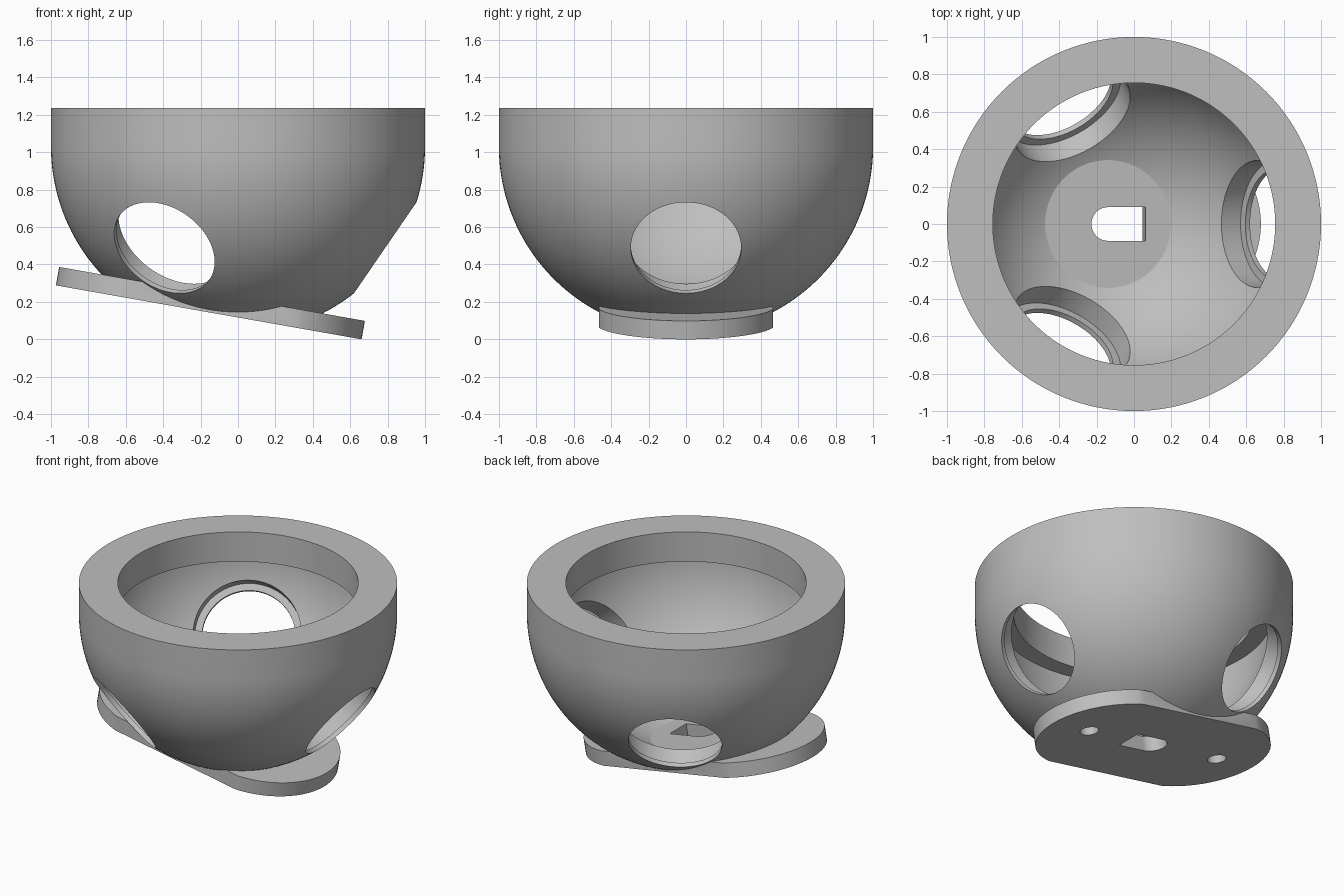
import bpy, bmesh
from math import radians, sin, cos, pi, acos
from mathutils import Matrix

if "Cube" in bpy.data.objects:
    bpy.data.objects.remove(bpy.data.objects["Cube"], do_unlink=True)

CENTRE_Z = 1.03      # centre of the bowl sphere
RIM = 0.205          # rim height above that centre
OUTER, INNER, MOUTH = 1.0, 0.87, 0.755
STEPS = 128

grey = bpy.data.materials.new("plain_grey")
grey.use_nodes = True
grey.diffuse_color = (0.52, 0.52, 0.52, 1)
grey.node_tree.nodes["Principled BSDF"].inputs["Base Color"].default_value = grey.diffuse_color

centre = Matrix.Translation((0, 0, CENTRE_Z))
tilted = centre @ Matrix.Rotation(radians(10), 4, 'Y')


def make_object(name, bm, matrix):
    bmesh.ops.transform(bm, matrix=matrix, verts=bm.verts)
    bmesh.ops.recalc_face_normals(bm, faces=bm.faces)
    mesh = bpy.data.meshes.new(name)
    bm.to_mesh(mesh)
    bm.free()
    mesh.materials.append(grey)
    obj = bpy.data.objects.new(name, mesh)
    bpy.context.collection.objects.link(obj)
    return obj


def arc(radius, start, end, steps, cx=0.0):
    angles = [start + (end - start) * i / steps for i in range(steps + 1)]
    return [(cx + radius * cos(a), radius * sin(a)) for a in angles]


def prism(name, outline, low, high, matrix):
    bm = bmesh.new()
    face = bm.faces.new([bm.verts.new((x, y, low)) for x, y in outline])
    new = bmesh.ops.extrude_face_region(bm, geom=[face])["geom"]
    top = [v for v in new if isinstance(v, bmesh.types.BMVert)]
    bmesh.ops.translate(bm, verts=top, vec=(0, 0, high - low))
    return make_object(name, bm, matrix)


def circle(radius, cx=0.0, steps=72):
    return arc(radius, 0, 2 * pi, steps, cx)[:-1]


def combine(target, tool, operation):
    mod = target.modifiers.new("combine", 'BOOLEAN')
    mod.operation, mod.solver, mod.object = operation, 'EXACT', tool
    bpy.context.view_layer.objects.active = target
    bpy.ops.object.modifier_apply(modifier=mod.name)
    bpy.data.objects.remove(tool, do_unlink=True)


# Bowl shell with a thick overhanging rim
profile = arc(OUTER, -pi / 2, 0, 40)
profile += [(OUTER, RIM), (MOUTH, RIM), (MOUTH, 0)]
profile += arc(INNER, 0, -pi / 2, 40)
bm = bmesh.new()
points = [bm.verts.new((r, 0, z)) for r, z in profile]
edges = [bm.edges.new(pair) for pair in zip(points, points[1:])]
bmesh.ops.spin(bm, geom=points + edges, axis=(0, 0, 1), cent=(0, 0, 0),
               angle=2 * pi, steps=STEPS)
bmesh.ops.remove_doubles(bm, verts=bm.verts, dist=0.0005)
bowl = make_object("bowl_with_mounting_plate", bm, centre)

# Tilted mounting plate: round ends, flat sides
END, SHIFT, HALF = 0.48, 0.35, 0.465
bend = pi / 2 - acos(HALF / END)
end = arc(END, -bend, bend, 40, SHIFT)
outline = end + [(-x, -y) for x, y in end]
combine(bowl, prism("plate", outline, -1.05, -0.8, tilted), 'UNION')

# Flat underside
side = 1.5
square = [(-side, -side), (side, -side), (side, side), (-side, side)]
combine(bowl, prism("underside_cutter", square, -1.3, -0.9, tilted), 'DIFFERENCE')

# D-shaped slot through the floor
slot = arc(0.09, pi / 2, 3 * pi / 2, 24) + [(0.204, -0.09), (0.204, 0.09)]
combine(bowl, prism("slot_cutter", slot, -1.0, -0.6, tilted), 'DIFFERENCE')

# Screw holes in the plate
for x in (-0.53, 0.53):
    combine(bowl, prism("screw_cutter", circle(0.06, x, 32), -1.0, -0.795, tilted),
            'DIFFERENCE')

# Three stepped openings around the bowl
for turn in (0, 120, 240):
    aim = (centre @ Matrix.Rotation(radians(turn), 4, 'Z')
           @ Matrix.Rotation(radians(124.5), 4, 'Y'))
    combine(bowl, prism("wide_bore_cutter", circle(0.34), 0.6, 0.925, aim), 'DIFFERENCE')
    combine(bowl, prism("opening_cutter", circle(0.295), 0.7, 1.3, aim), 'DIFFERENCE')

bpy.ops.object.select_all(action='DESELECT')
bowl.select_set(True)
bpy.context.view_layer.objects.active = bowl
bpy.ops.object.shade_smooth_by_angle(angle=radians(20))
